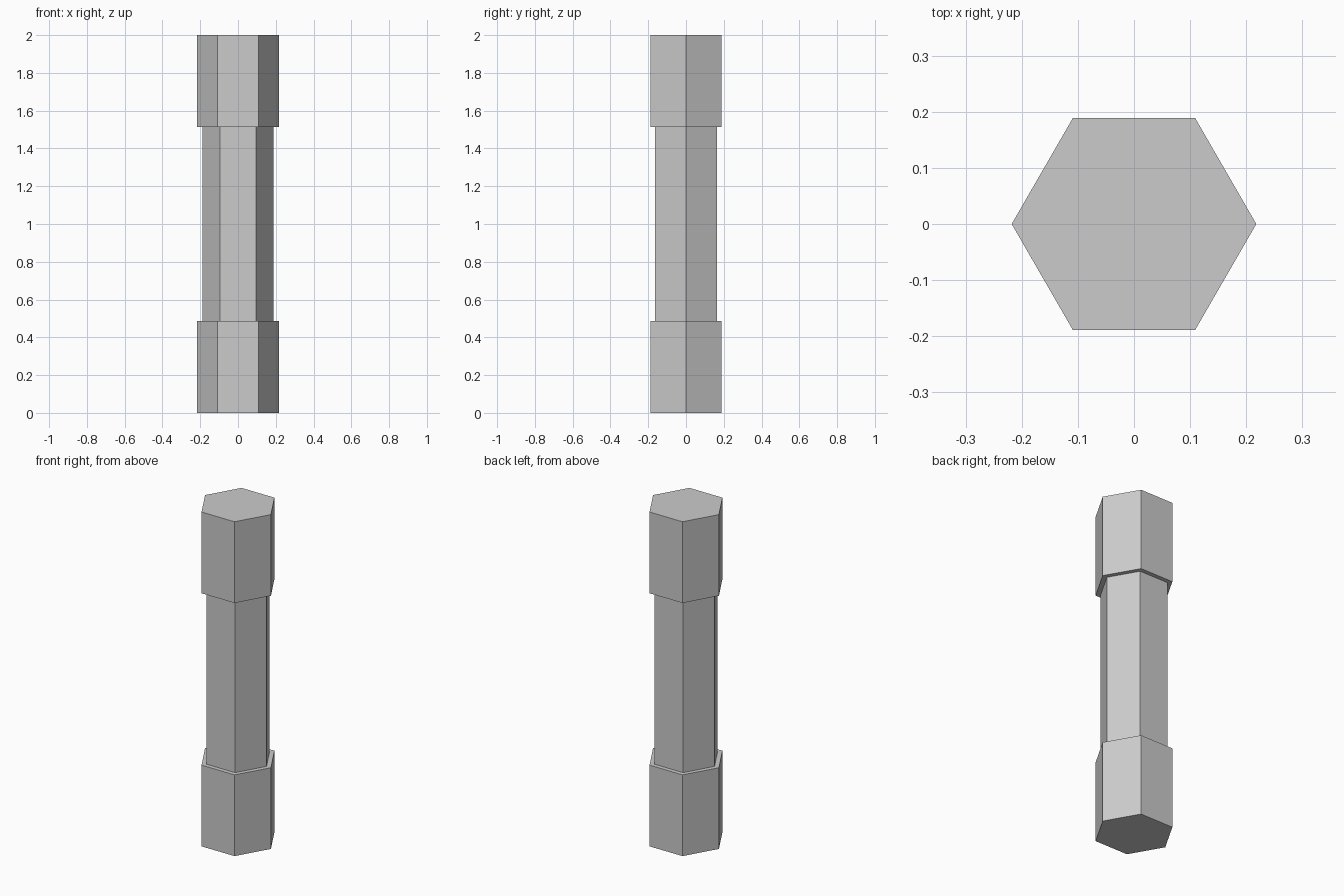
import bpy, bmesh, math

if "Cube" in bpy.data.objects:
    bpy.data.objects.remove(bpy.data.objects["Cube"])

SIDES = 6
END_R, GRIP_R = 0.218, 0.189      # corner radii
HEIGHT, END_H = 2.0, 0.486

# Stepped profile (radius, height): lower end, grip, upper end
profile = [(END_R, 0), (END_R, END_H), (GRIP_R, END_H),
           (GRIP_R, HEIGHT - END_H), (END_R, HEIGHT - END_H), (END_R, HEIGHT)]

bm = bmesh.new()

# Hexagonal rings with corners on the x axis
rings = []
for r, z in profile:
    angles = [math.tau * i / SIDES for i in range(SIDES)]
    rings.append([bm.verts.new((r * math.cos(a), r * math.sin(a), z)) for a in angles])

# Walls and ledges between neighbouring rings
for low, high in zip(rings, rings[1:]):
    for i in range(SIDES):
        j = (i + 1) % SIDES
        bm.faces.new((low[i], low[j], high[j], high[i]))

# Flat bottom and top
bm.faces.new(rings[0][::-1])
bm.faces.new(rings[-1])
bmesh.ops.recalc_face_normals(bm, faces=bm.faces)

mesh = bpy.data.meshes.new("hexagonal_handle")
bm.to_mesh(mesh)
bm.free()
bpy.context.collection.objects.link(bpy.data.objects.new("hexagonal_handle", mesh))
